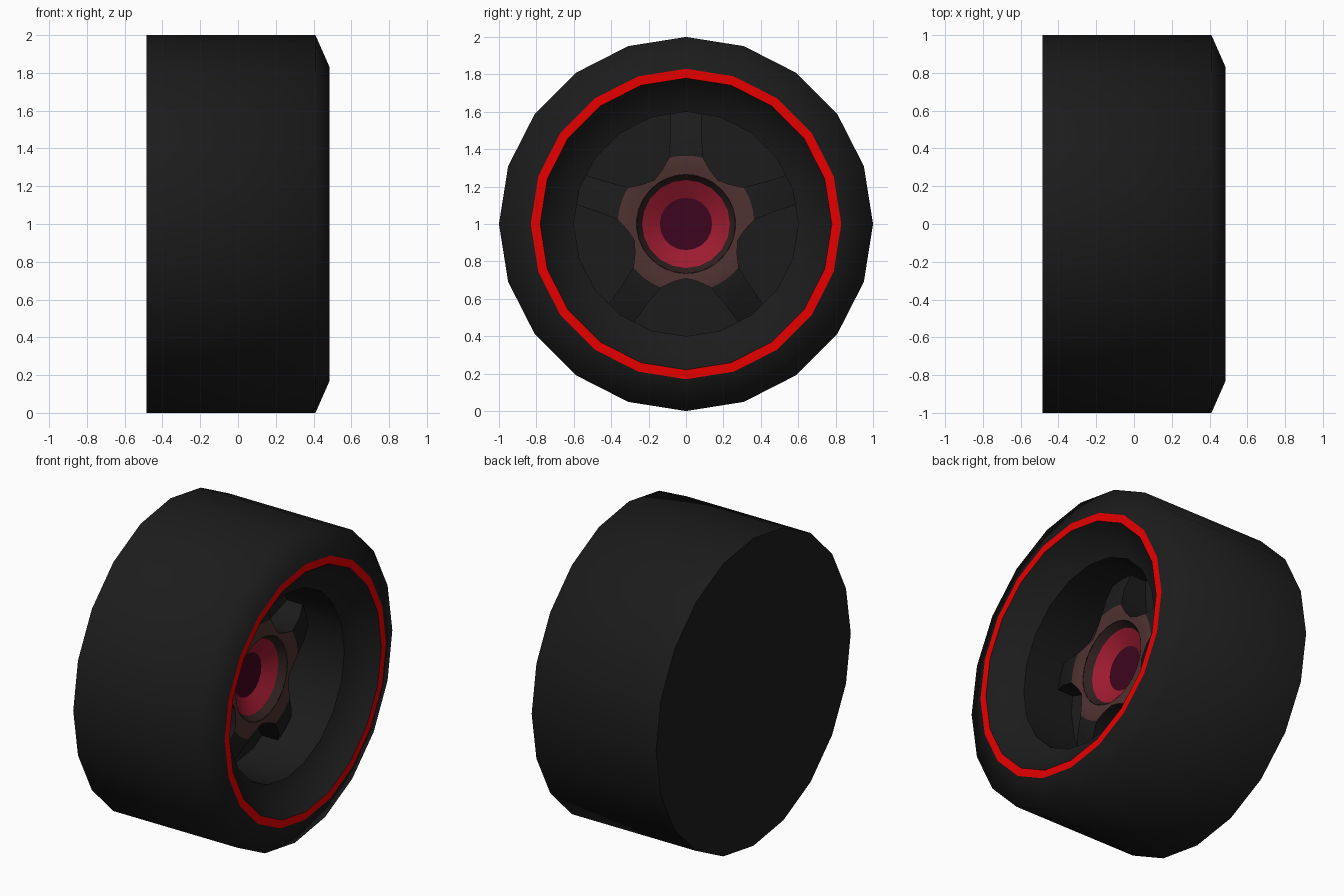
import bpy, bmesh, math

if "Cube" in bpy.data.objects:
    bpy.data.objects.remove(bpy.data.objects["Cube"])

def mat(name, rgb):
    m = bpy.data.materials.new(name)
    m.diffuse_color = (*rgb, 1)
    m.use_nodes = True
    m.node_tree.nodes["Principled BSDF"].inputs["Base Color"].default_value = m.diffuse_color
    return m

BLACK = mat("rubber_black", (0.0115, 0.0115, 0.0115))
RIM = mat("rim_charcoal", (0.0115, 0.0115, 0.0115))
RED = mat("stripe_red", (0.8, 0.0, 0.0))
BROWN = mat("hub_brown", (0.077, 0.032, 0.030))
DARK = mat("groove_brown", (0.03, 0.015, 0.014))
CRIMSON = mat("hub_crimson", (0.34, 0.011, 0.03))
PLUM = mat("cap_plum", (0.048, 0.0015, 0.013))

def pos(x, r, deg):
    a = math.radians(deg)
    return (x, r * math.cos(a), 1 + r * math.sin(a))

def finish(bm, name, mats, sharp=30):
    me = bpy.data.meshes.new(name)
    bm.to_mesh(me)
    bm.free()
    ob = bpy.data.objects.new(name, me)
    bpy.context.collection.objects.link(ob)
    for m in mats:
        me.materials.append(m)
    bpy.ops.object.select_all(action='DESELECT')
    ob.select_set(True)
    bpy.context.view_layer.objects.active = ob
    bpy.ops.object.shade_smooth_by_angle(angle=math.radians(sharp))
    return ob

def revolve(name, profile, m, n=20, sharp=30):
    """Spin an (x, radius) profile about the axle; profile runs back-to-front, then inward."""
    bm = bmesh.new()
    rings = []
    for x, r in profile:
        if r == 0:
            rings.append([bm.verts.new((x, 0, 1))] * n)
        else:
            rings.append([bm.verts.new(pos(x, r, 90 + 360 * i / n)) for i in range(n)])
    for a, b in zip(rings, rings[1:]):
        for i in range(n):
            j = (i + 1) % n
            loop = list(dict.fromkeys((a[i], a[j], b[j], b[i])))
            bm.faces.new(loop)
    return finish(bm, name, [m], sharp)

# Tyre with closed back, red stripe, stepped rim with recessed floor
revolve("tyre", [(-0.485, 0), (-0.485, 1), (0.41, 1), (0.485, 0.83)], BLACK, sharp=75)
revolve("red_stripe", [(0.485, 0.83), (0.485, 0.78)], RED)
revolve("rim", [(0.485, 0.78), (0.395, 0.71), (0.345, 0.60), (-0.02, 0.60), (-0.02, 0)], RIM)

# Hub: dark groove, crimson dish, plum centre
revolve("hub_groove", [(0.17, 0.265), (0.125, 0.235)], DARK)
revolve("hub_dish", [(0.125, 0.235), (0.07, 0.14)], CRIMSON)
revolve("hub_cap", [(0.07, 0.14), (0.07, 0)], PLUM)

# Five flared spokes: rows of (radius, half angle, x), brown near the hub
ROWS = [(0.265, 36, 0.17), (0.29, 36, 0.172), (0.315, 24, 0.175), (0.365, 14.5, 0.175),
        (0.48, 10, 0.145), (0.60, 8, 0.09)]
COLS = 6
bm = bmesh.new()
for k in range(5):
    mid = 90 + 72 * k
    grid = [[bm.verts.new(pos(x, r, mid - a + 2 * a * c / COLS)) for c in range(COLS + 1)]
            for r, a, x in ROWS]
    for i in range(len(ROWS) - 1):
        for c in range(COLS):
            f = bm.faces.new((grid[i][c], grid[i + 1][c], grid[i + 1][c + 1], grid[i][c + 1]))
            f.material_index = 1 if i < 3 else 0
    # side walls down to the floor
    for c, s in ((0, -1), (COLS, 1)):
        low = [bm.verts.new(pos(-0.02, r, mid + s * a)) for r, a, x in ROWS]
        for i in range(1, len(ROWS) - 1):
            q = [grid[i][c], low[i], low[i + 1], grid[i + 1][c]]
            bm.faces.new(q if s < 0 else q[::-1])
bmesh.ops.remove_doubles(bm, verts=bm.verts[:], dist=0.0005)
finish(bm, "spokes", [RIM, BROWN])
